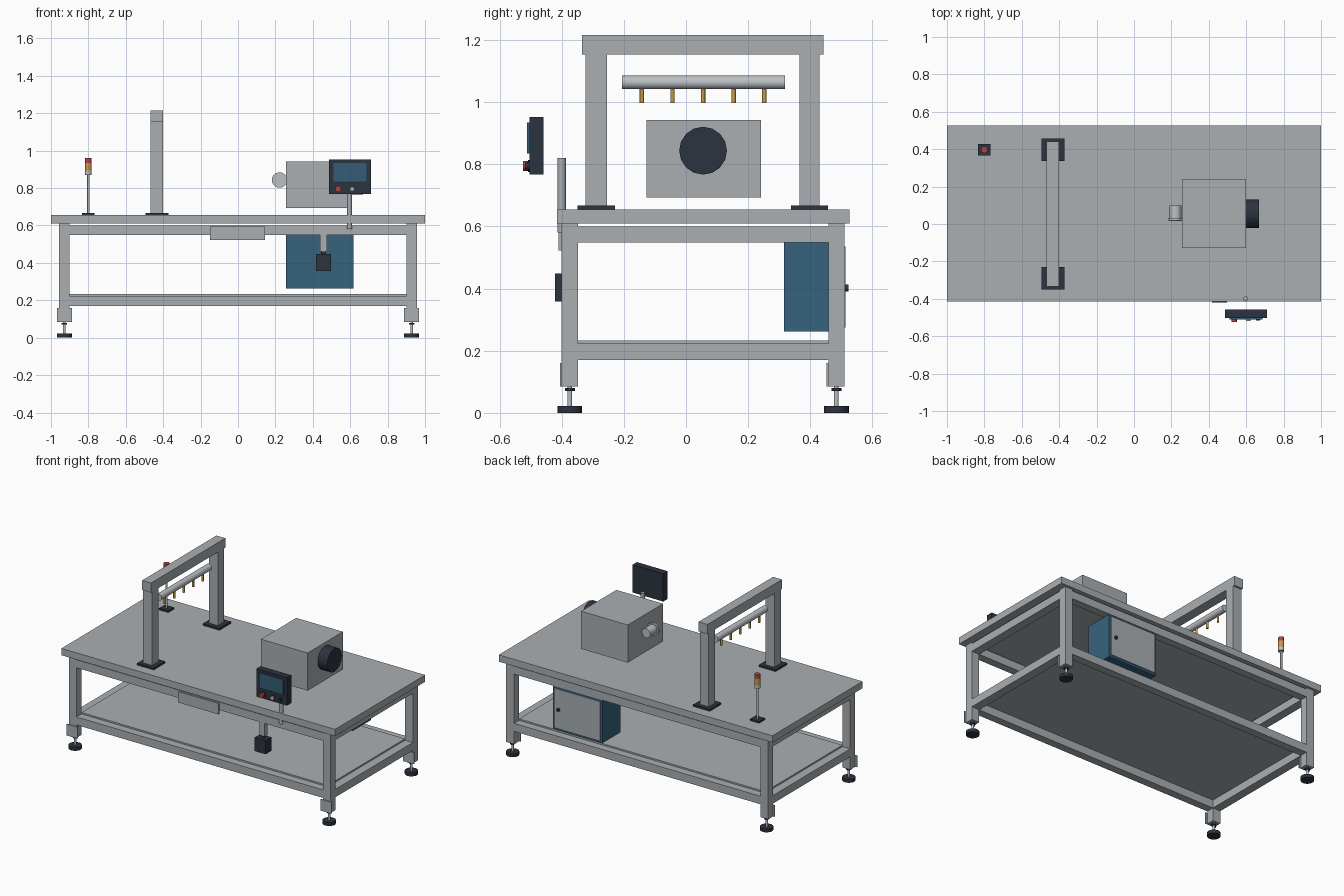
import bpy, bmesh, math
from mathutils import Matrix, Vector

if "Cube" in bpy.data.objects:
    bpy.data.objects.remove(bpy.data.objects["Cube"])


def material(name, rgb):
    m = bpy.data.materials.new(name)
    m.diffuse_color = (*rgb, 1)
    m.use_nodes = True
    m.node_tree.nodes["Principled BSDF"].inputs["Base Color"].default_value = m.diffuse_color
    return m


GREY = material("painted_grey", (0.40, 0.43, 0.45))
STEEL = material("light_steel", (0.50, 0.53, 0.55))
DARK = material("dark_navy", (0.025, 0.033, 0.05))
BLUE = material("cabinet_blue", (0.037, 0.125, 0.21))
SCREEN = material("screen_blue", (0.035, 0.11, 0.18))
RED = material("signal_red", (0.50, 0.055, 0.045))
AMBER = material("signal_amber", (0.60, 0.33, 0.08))
BRASS = material("brass", (0.55, 0.32, 0.06))


def finish(name, bm, mat):
    me = bpy.data.meshes.new(name)
    bm.to_mesh(me)
    bm.free()
    me.materials.append(mat)
    ob = bpy.data.objects.new(name, me)
    bpy.context.collection.objects.link(ob)
    return ob


def box(name, mat, x, y, z):
    """Box from (min, max) pairs."""
    bm = bmesh.new()
    bmesh.ops.create_cube(bm, size=1)
    for v in bm.verts:
        v.co = Vector([(a + b) / 2 + c * (b - a) for (a, b), c in zip((x, y, z), v.co)])
    return finish(name, bm, mat)


def rod(name, mat, start, end, r, sides=24):
    """Capped cylinder between two points."""
    a, b = Vector(start), Vector(end)
    bm = bmesh.new()
    turn = (b - a).to_track_quat('Z', 'Y').to_matrix().to_4x4()
    bmesh.ops.create_cone(bm, cap_ends=True, segments=sides, radius1=r, radius2=r,
                          depth=(b - a).length,
                          matrix=Matrix.Translation((a + b) / 2) @ turn)
    ob = finish(name, bm, mat)
    bpy.ops.object.select_all(action='DESELECT')
    ob.select_set(True)
    bpy.context.view_layer.objects.active = ob
    bpy.ops.object.shade_smooth_by_angle(angle=math.radians(30))
    return ob


# Table top and lower shelf
box("table_top", GREY, (-1, 1), (-0.415, 0.526), (0.61, 0.655))
box("lower_shelf", GREY, (-0.9, 0.9), (-0.348, 0.458), (0.223, 0.233))

# Legs with mounting plates and levelling feet
LEG_X = [(-0.957, -0.9), (0.9, 0.957)]
LEG_Y = [(-0.4, -0.348), (0.458, 0.51)]
for lx in LEG_X:
    for ly in LEG_Y:
        cx, cy = sum(lx) / 2, sum(ly) / 2
        box("leg", GREY, lx, ly, (0.085, 0.61))
        box("foot_bracket", GREY, (cx - 0.04, cx + 0.04), (ly[0] - 0.006, ly[0]), (0.085, 0.16))
        rod("foot_disc", DARK, (cx, cy, 0), (cx, cy, 0.022), 0.04)
        rod("foot_stem", STEEL, (cx, cy, 0.022), (cx, cy, 0.085), 0.0075, 16)
        rod("foot_nut", DARK, (cx, cy, 0.07), (cx, cy, 0.08), 0.016, 6)

# Frame rails at both levels
for z in [(0.17, 0.223), (0.548, 0.6)]:
    for ly in LEG_Y:
        box("long_rail", GREY, (-0.9, 0.9), ly, z)
    for lx in LEG_X:
        box("side_rail", GREY, lx, (-0.348, 0.458), z)

# Front plate under the table edge
box("front_plate", GREY, (-0.15, 0.145), (-0.41, -0.4), (0.523, 0.595))

# Gantry
for y in [(-0.323, -0.255), (0.365, 0.43)]:
    c = sum(y) / 2
    box("gantry_column", GREY, (-0.467, -0.402), y, (0.667, 1.155))
    box("gantry_base", DARK, (-0.494, -0.372), (c - 0.06, c + 0.06), (0.655, 0.667))
box("gantry_beam", GREY, (-0.467, -0.402), (-0.335, 0.442), (1.153, 1.216))

# Spray bar with nozzles
rod("spray_bar", STEEL, (-0.435, -0.206, 1.064), (-0.435, 0.318, 1.064), 0.022)
for i in range(5):
    y = -0.142 + i * 0.0985
    rod("nozzle", BRASS, (-0.435, y, 1.05), (-0.435, y, 0.997), 0.007, 16)

# Machine housing with end knob and side coupling
box("housing", GREY, (0.257, 0.598), (-0.127, 0.241), (0.693, 0.942))
rod("end_knob", DARK, (0.598, 0.055, 0.844), (0.667, 0.055, 0.844), 0.077, 16)
rod("side_coupling", STEEL, (0.222, 0.028, 0.843), (0.222, 0.1, 0.843), 0.031)
rod("coupling_flange", STEEL, (0.222, 0.018, 0.843), (0.222, 0.03, 0.843), 0.041)
rod("coupling_face", STEEL, (0.222, 0.015, 0.843), (0.222, 0.02, 0.843), 0.031)

# Control panel on a post
rod("panel_post", GREY, (0.597, -0.4, 0.58), (0.597, -0.4, 0.82), 0.013)
box("panel_case", DARK, (0.487, 0.711), (-0.503, -0.458), (0.768, 0.952))
box("panel_screen", SCREEN, (0.51, 0.688), (-0.511, -0.503), (0.835, 0.935))
for x, r, depth, mat in [(0.536, 0.016, 0.022, RED), (0.61, 0.012, 0.016, STEEL),
                         (0.662, 0.011, 0.014, DARK)]:
    rod("button_collar", DARK, (x, -0.503, 0.795), (x, -0.509, 0.795), r + 0.003)
    rod("panel_button", mat, (x, -0.503, 0.795), (x, -0.503 - depth, 0.795), r)

# Hanging switch box
box("switch_box", DARK, (0.417, 0.497), (-0.421, -0.361), (0.358, 0.448))
rod("switch_neck", DARK, (0.457, -0.385, 0.448), (0.457, -0.385, 0.465), 0.012)
box("switch_hanger", GREY, (0.439, 0.475), (-0.4, -0.37), (0.462, 0.55))

# Electrical cabinet with rear door
box("cabinet", BLUE, (0.257, 0.617), (0.316, 0.507), (0.262, 0.548))
box("cabinet_door", GREY, (0.269, 0.605), (0.507, 0.514), (0.275, 0.536))
rod("door_knob", DARK, (0.572, 0.514, 0.402), (0.572, 0.523, 0.402), 0.011)

# Signal tower
box("tower_base", DARK, (-0.833, -0.767), (0.367, 0.427), (0.655, 0.667))
rod("tower_pole", STEEL, (-0.8, 0.397, 0.667), (-0.8, 0.397, 0.87), 0.0065, 16)
for name, mat, z0, z1 in [("tower_collar", STEEL, 0.87, 0.893),
                          ("amber_lamp", BRASS, 0.893, 0.915),
                          ("orange_lamp", AMBER, 0.915, 0.935),
                          ("red_lamp", RED, 0.935, 0.962)]:
    rod(name, mat, (-0.8, 0.397, z0), (-0.8, 0.397, z1), 0.018)
